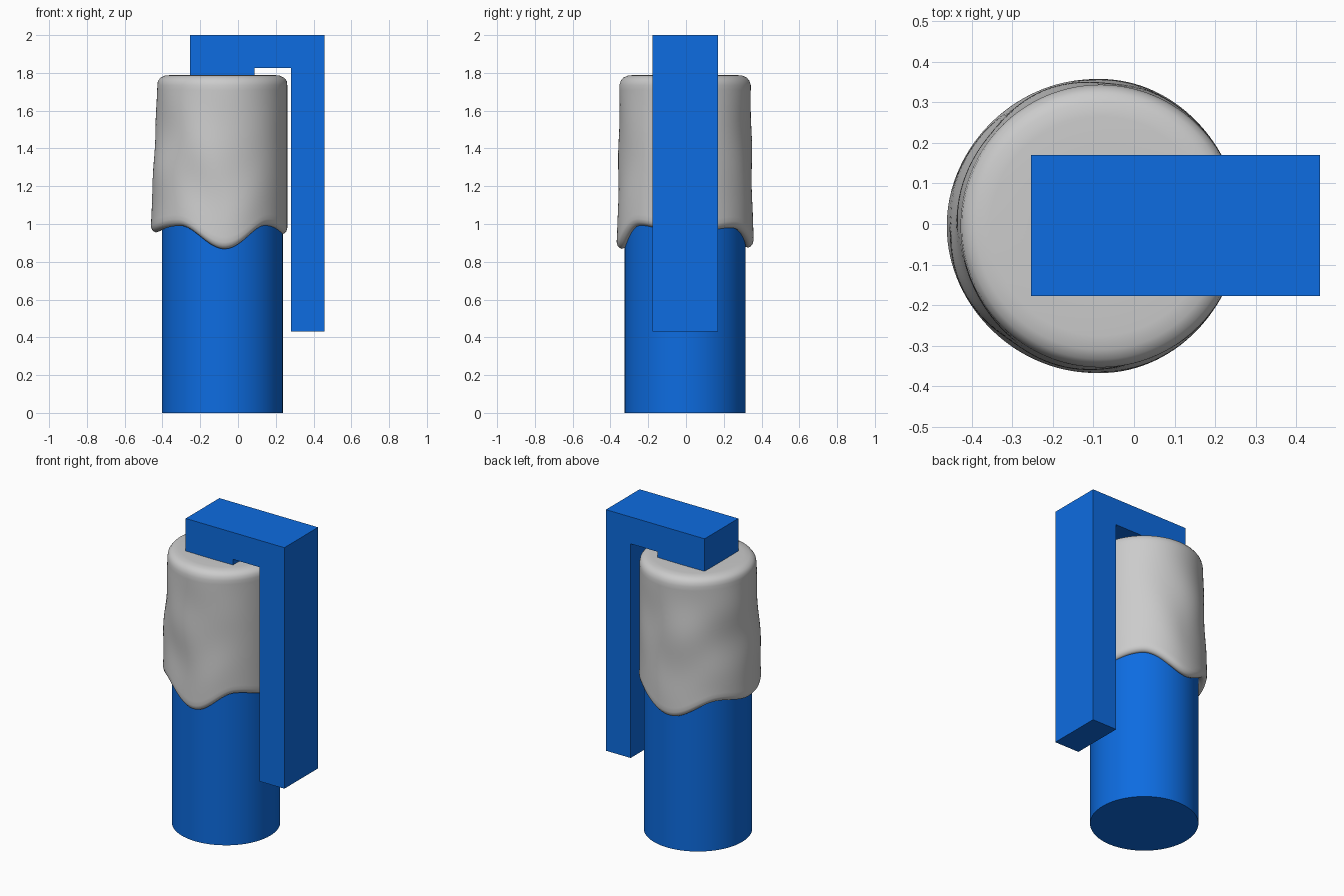
import bpy, bmesh, math

if "Cube" in bpy.data.objects:
    bpy.data.objects.remove(bpy.data.objects["Cube"])

CX, CY = -0.083, -0.005          # axis of the cup

blue = bpy.data.materials.new("blue")
blue.diffuse_color = (0.004, 0.15, 0.75, 1)
blue.use_nodes = True
blue.node_tree.nodes["Principled BSDF"].inputs["Base Color"].default_value = blue.diffuse_color


def finish(name, bm, mat=None, smooth=None):
    bmesh.ops.recalc_face_normals(bm, faces=bm.faces)
    me = bpy.data.meshes.new(name)
    bm.to_mesh(me)
    bm.free()
    ob = bpy.data.objects.new(name, me)
    bpy.context.collection.objects.link(ob)
    if mat:
        me.materials.append(mat)
    if smooth:
        bpy.ops.object.select_all(action='DESELECT')
        ob.select_set(True)
        bpy.context.view_layer.objects.active = ob
        bpy.ops.object.shade_smooth_by_angle(angle=math.radians(smooth))
    return ob


# mug body: plain upright cylinder, its top hidden in the foam
bm = bmesh.new()
bmesh.ops.create_cone(bm, cap_ends=True, segments=64, radius1=0.32, radius2=0.32, depth=1.74)
bmesh.ops.translate(bm, verts=bm.verts, vec=(CX, CY, 0.87))
finish("mug_body", bm, blue, 40)

# handle: hooked side profile extruded across y
profile = [(-0.253, 1.75), (0.088, 1.75), (0.088, 1.825), (0.28, 1.825),
           (0.28, 0.43), (0.458, 0.43), (0.458, 2.0), (-0.253, 2.0)]
bm = bmesh.new()
face = bm.faces.new([bm.verts.new((x, -0.177, z)) for x, z in profile])
ext = bmesh.ops.extrude_face_region(bm, geom=[face])
bmesh.ops.translate(bm, vec=(0, 0.347, 0),
                    verts=[v for v in ext["geom"] if isinstance(v, bmesh.types.BMVert)])
finish("handle", bm, blue)

# foam: lathed shell with a wavy dripping lower edge (angle, height)
DRIPS = [(-180, .955), (-130, .99), (-88, .868), (-46, .992), (0, .945),
         (48, .98), (97, .875), (145, .985), (180, .955)]


def edge_height(a):
    d = math.degrees(a)
    for (a0, z0), (a1, z1) in zip(DRIPS, DRIPS[1:]):
        if a0 <= d <= a1:
            t = (d - a0) / (a1 - a0)
            return z0 + (z1 - z0) * (1 - math.cos(math.pi * t)) / 2
    return DRIPS[-1][1]


def wall_radius(a, t):
    """Lumpy wall; t runs from 0 at the top to 1 at the lower edge."""
    left = max(0, -math.cos(a)) ** 1.5
    lumps = (math.sin(3 * a + 5 * t) + math.sin(5 * a - 7 * t + 1)
             + 0.7 * math.sin(2 * a + 11 * t)) * 0.004 * math.sin(math.pi * t)
    drip = 0.014 * math.sin(a) ** 4 * t * t
    return 0.348 - 0.004 * math.cos(a) ** 2 + left * 0.034 * t + lumps * (1 - max(0, math.cos(a))) + drip


SEG, ROWS = 128, 30
bm = bmesh.new()
rings = []
TOP = [(0.15, 1.787), (0.27, 1.789), (0.305, 1.785), (0.328, 1.774), (0.341, 1.757)]
LIP = [(0.004, 0.018), (0.014, 0.006), (0.026, 0.0), (0.05, 0.008)]   # inset, lift
angles = [-math.pi + 2 * math.pi * i / SEG for i in range(SEG)]
for r, z in TOP:
    rings.append([(a, r, z) for a in angles])
for j in range(ROWS + 1):
    t = j / ROWS
    rings.append([(a, wall_radius(a, t), 1.735 + (edge_height(a) + 0.035 - 1.735) * t) for a in angles])
for inset, lift in LIP:
    rings.append([(a, wall_radius(a, 1) - inset, edge_height(a) + lift) for a in angles])
rings.append([(a, 0.312, edge_height(a) + 0.02) for a in angles])

vrings = [[bm.verts.new((CX + r * math.cos(a), CY + r * math.sin(a), z)) for a, r, z in ring]
          for ring in rings]
for lo, hi in zip(vrings, vrings[1:]):
    for i in range(SEG):
        k = (i + 1) % SEG
        bm.faces.new((lo[i], lo[k], hi[k], hi[i]))
bm.faces.new(vrings[0])
finish("foam", bm, None, 80)
